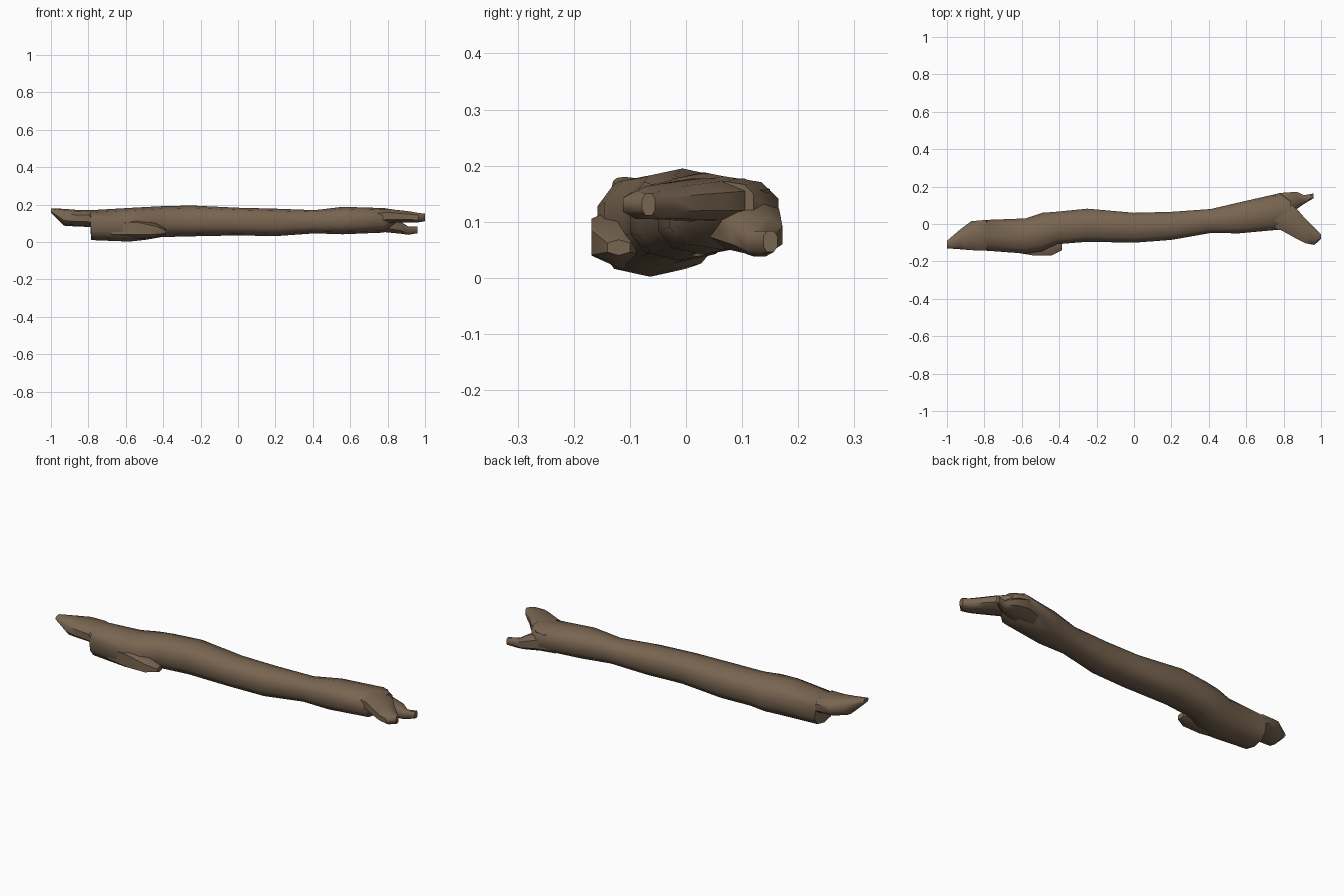
import bpy
import bmesh
from math import cos, sin, pi, copysign

cube = bpy.data.objects.get("Cube")
if cube:
    bpy.data.objects.remove(cube, do_unlink=True)

bark = bpy.data.materials.new("brown bark")
bark.use_nodes = True
BROWN = (0.19, 0.13, 0.082, 1)
bark.diffuse_color = BROWN
bark.node_tree.nodes["Principled BSDF"].inputs["Base Color"].default_value = BROWN


def limb(name, stations, sides=10, lean=0.0):
    """Loft rounded rings; each station is x, y min, y max, z min, z max."""
    bm = bmesh.new()
    rings = []
    for x, y0, y1, z0, z1 in stations:
        ring = []
        for i in range(sides):
            a = 2 * pi * (i + 0.5) / sides
            c, s = cos(a) / cos(pi / sides), sin(a) / sin(pi * 0.5)
            c = copysign(min(1, abs(c)) ** 0.8, c)
            s = copysign(abs(s) ** 0.8, s)
            y = (y0 + y1) / 2 + (y1 - y0) / 2 * c
            z = (z0 + z1) / 2 + (z1 - z0) / 2 * s
            ring.append(bm.verts.new((x + lean * s, y, z)))
        rings.append(ring)
    for a, b in zip(rings, rings[1:]):
        for i in range(sides):
            j = (i + 1) % sides
            bm.faces.new((a[i], a[j], b[j], b[i]))
    bm.faces.new(rings[0])
    bm.faces.new(rings[-1])
    bmesh.ops.recalc_face_normals(bm, faces=bm.faces)
    mesh = bpy.data.meshes.new(name)
    bm.to_mesh(mesh)
    bm.free()
    mesh.materials.append(bark)
    obj = bpy.data.objects.new(name, mesh)
    bpy.context.collection.objects.link(obj)
    bpy.ops.object.select_all(action='DESELECT')
    obj.select_set(True)
    bpy.context.view_layer.objects.active = obj
    bpy.ops.object.shade_smooth_by_angle(angle=pi / 4)
    return obj


# Main trunk with a splintered end
limb("trunk", [
    (-1.0, -.13, -.09, .155, .18),
    (-.93, -.135, -.03, .087, .177),
    (-.87, -.14, .015, .083, .172),
    (-.79, -.143, .022, .08, .17),
    (-.785, -.143, .022, .01, .17),
    (-.58, -.158, .03, .002, .182),
    (-.49, -.145, .06, .012, .187),
    (-.41, -.108, .066, .026, .191),
    (-.25, -.095, .082, .03, .195),
    (0, -.1, .06, .035, .183),
    (.2, -.085, .065, .031, .178),
    (.41, -.048, .08, .046, .17),
    (.56, -.05, .115, .041, .188),
    (.78, -.03, .165, .05, .181),
    (.84, .02, .12, .1, .172),
])

# Short broken stub low on the front
limb("broken_stub", [
    (-.68, -.145, -.06, .02, .12),
    (-.54, -.168, -.06, .015, .13),
    (-.44, -.168, -.08, .025, .1),
    (-.385, -.14, -.1, .04, .068),
], 6)

# Fork branch bending to the front
limb("front_branch", [
    (.74, -.02, .15, .08, .178),
    (.79, -.035, .15, .098, .18),
    (.88, -.085, .07, .102, .17),
    (.92, -.104, .024, .103, .165),
    (.965, -.112, -.02, .103, .157),
    (1.0, -.078, -.055, .11, .152),
], 8)

# Lower fork branch at the back
limb("back_branch", [
    (.7, .04, .14, .05, .15),
    (.78, .03, .166, .05, .15),
    (.87, .08, .172, .042, .11),
    (.91, .108, .154, .037, .085),
    (.96, .138, .163, .045, .085),
], 8)
